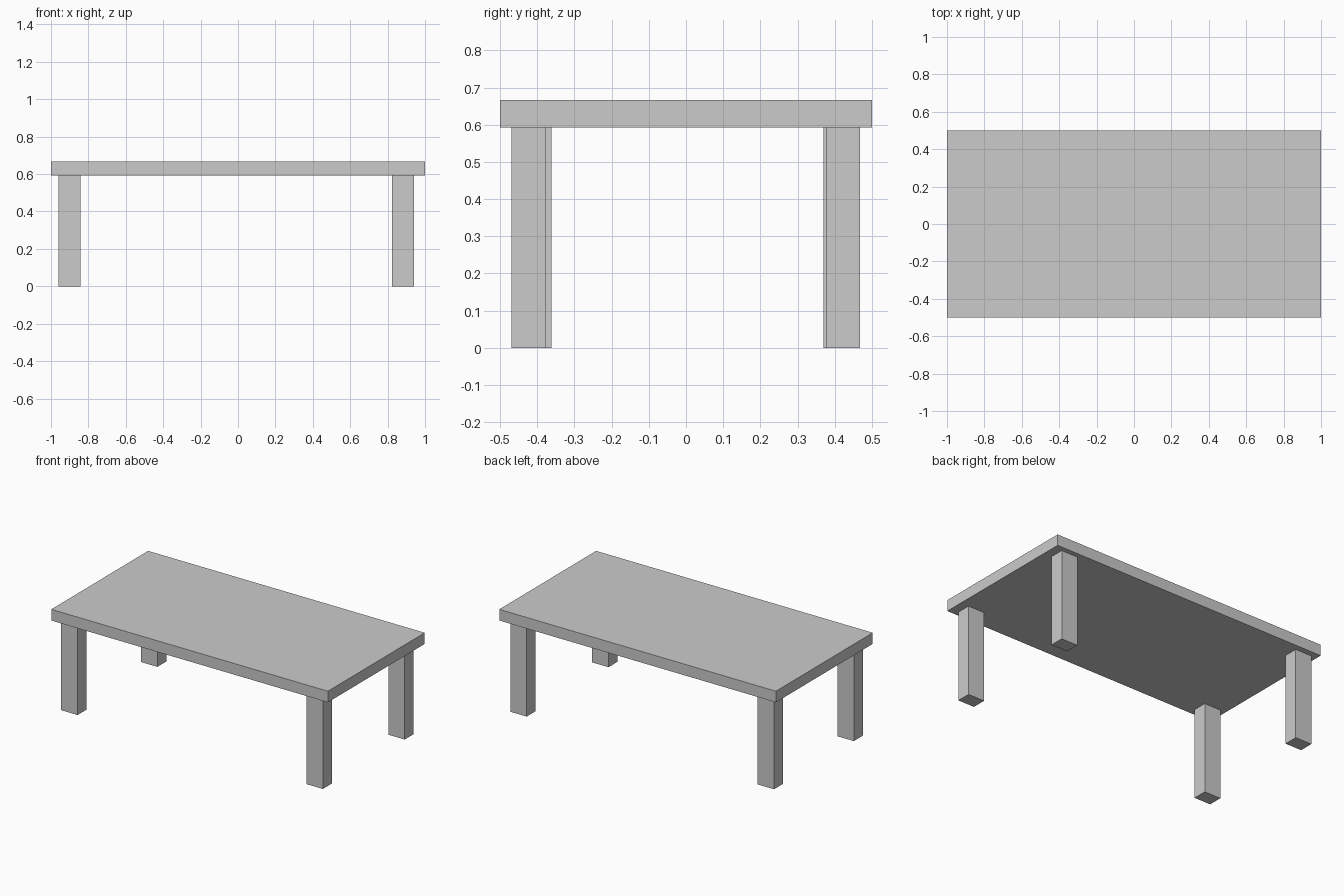
import bpy

if "Cube" in bpy.data.objects:
    bpy.data.objects.remove(bpy.data.objects["Cube"])


def box(name, x, y, z):
    """Axis-aligned box given its (min, max) range on each axis."""
    spans = (x, y, z)
    centre = [(a + b) / 2 for a, b in spans]
    bpy.ops.mesh.primitive_cube_add(size=1, location=centre)
    obj = bpy.context.object
    obj.name = name
    obj.scale = [b - a for a, b in spans]
    bpy.ops.object.transform_apply(location=False, rotation=False, scale=True)
    return obj


TOP_Z, UNDER_Z = 0.666, 0.593
LEG_X, LEG_Y = 0.118, 0.092

# Table top
box("table_top", (-1, 1), (-0.5, 0.5), (UNDER_Z, TOP_Z))

# Four equal legs, slightly unevenly placed (lower x, lower y)
legs = {
    "front_left_leg": (-0.96, -0.454),
    "front_right_leg": (0.824, -0.469),
    "back_left_leg": (-0.96, 0.37),
    "back_right_leg": (0.824, 0.376),
}
for name, (x, y) in legs.items():
    box(name, (x, x + LEG_X), (y, y + LEG_Y), (0, UNDER_Z))
